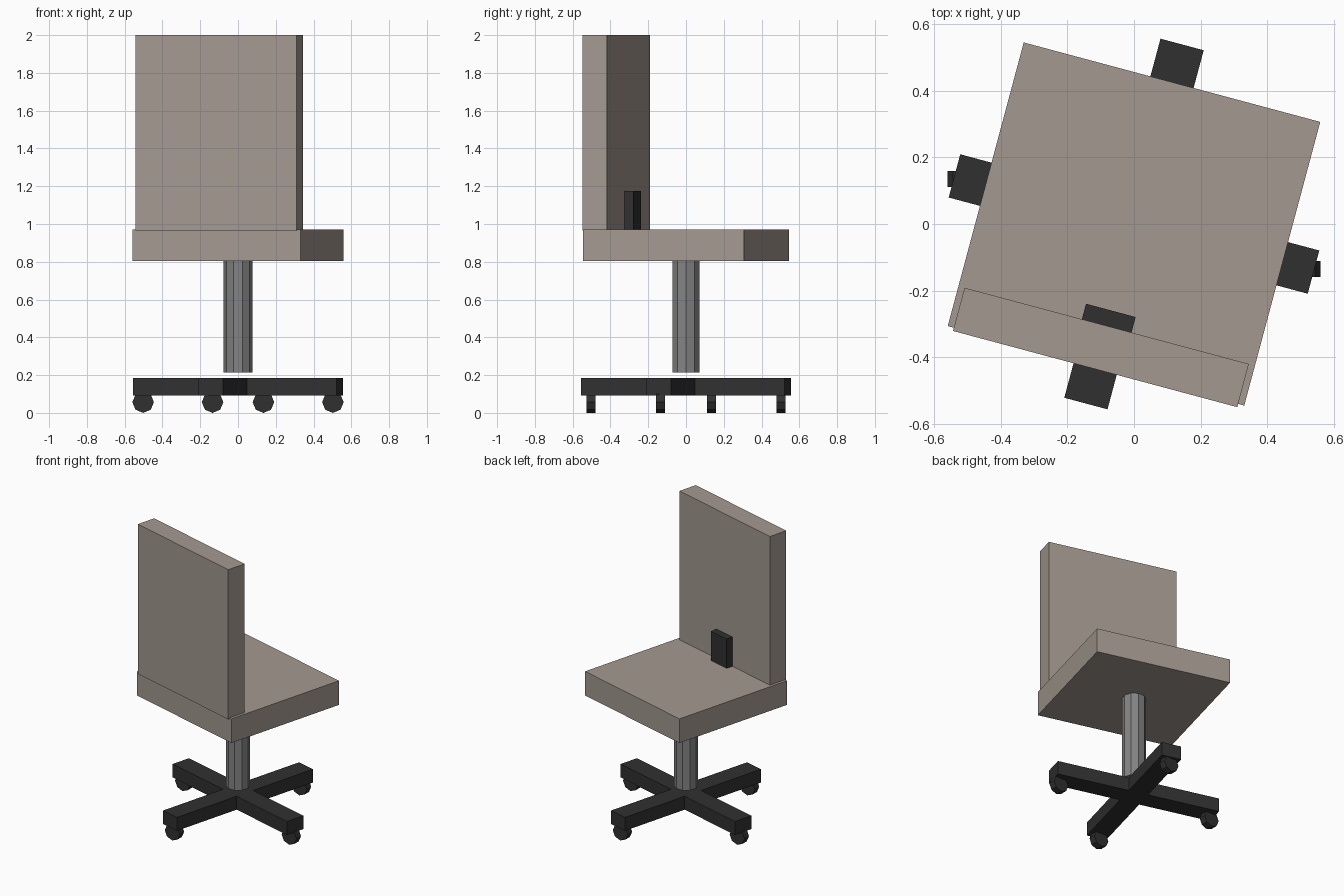
import bpy, bmesh
from math import radians
from mathutils import Matrix, Vector

if "Cube" in bpy.data.objects:
    bpy.data.objects.remove(bpy.data.objects["Cube"])

TURN = Matrix.Rotation(radians(-15), 4, 'Z')   # whole chair is swivelled


def material(name, rgb):
    m = bpy.data.materials.new(name)
    m.diffuse_color = (*rgb, 1)
    m.use_nodes = True
    m.node_tree.nodes["Principled BSDF"].inputs["Base Color"].default_value = m.diffuse_color
    return m


FABRIC = material("fabric", (0.37, 0.32, 0.28))
BLACK = material("black_plastic", (0.03, 0.03, 0.03))
STEEL = material("steel", (0.23, 0.23, 0.23))


def add_object(name, bm, mat):
    bmesh.ops.recalc_face_normals(bm, faces=bm.faces)
    mesh = bpy.data.meshes.new(name)
    bm.to_mesh(mesh)
    bm.free()
    mesh.materials.append(mat)
    obj = bpy.data.objects.new(name, mesh)
    bpy.context.collection.objects.link(obj)
    return obj


def box(name, lo, hi, mat):
    lo, hi = Vector(lo), Vector(hi)
    bm = bmesh.new()
    bmesh.ops.create_cube(bm, size=1, matrix=TURN @ Matrix.Translation((lo + hi) / 2)
                          @ Matrix.Diagonal((*(hi - lo), 1)))
    return add_object(name, bm, mat)


def cylinder(name, sides, radius, depth, matrix, mat):
    bm = bmesh.new()
    bmesh.ops.create_cone(bm, cap_ends=True, segments=sides, radius1=radius,
                          radius2=radius, depth=depth, matrix=matrix)
    return add_object(name, bm, mat)


# Seat, backrest and the bracket on the backrest
box("seat", (-0.46, -0.44, 0.805), (0.46, 0.44, 0.972), FABRIC)
box("backrest", (-0.441, -0.45, 0.965), (0.441, -0.316, 2.0), FABRIC)
box("back_bracket", (-0.077, -0.33, 0.95), (0.077, -0.268, 1.175), BLACK)

# Ten-sided column, one corner facing the front
cylinder("column", 10, 0.076, 0.595,
         Matrix.Translation((0, 0, 0.5125)) @ Matrix.Rotation(radians(90), 4, 'Z'), STEEL)

# Cross-shaped base: one arm's corners repeated four times, then extruded
HALF, REACH = 0.067, 0.557
bm = bmesh.new()
outline = []
for i in range(4):
    spin = TURN @ Matrix.Rotation(radians(90 * i), 4, 'Z')
    for x, y in ((HALF, -HALF), (REACH, -HALF), (REACH, HALF)):
        outline.append(bm.verts.new(spin @ Vector((x, y, 0.092))))
face = bm.faces.new(outline)
top = bmesh.ops.extrude_face_region(bm, geom=[face])["geom"]
bmesh.ops.translate(bm, vec=(0, 0, 0.093),
                    verts=[v for v in top if isinstance(v, bmesh.types.BMVert)])
add_object("base_cross", bm, BLACK)

# Eight-sided casters near each arm end, all rolling along x
for i in range(4):
    spot = TURN @ Matrix.Rotation(radians(90 * i), 4, 'Z') @ Vector((0.52, 0, 0.057))
    cylinder(f"caster_{i + 1}", 8, 0.057, 0.048,
             Matrix.Translation(spot) @ Matrix.Rotation(radians(90), 4, 'X'), BLACK)
